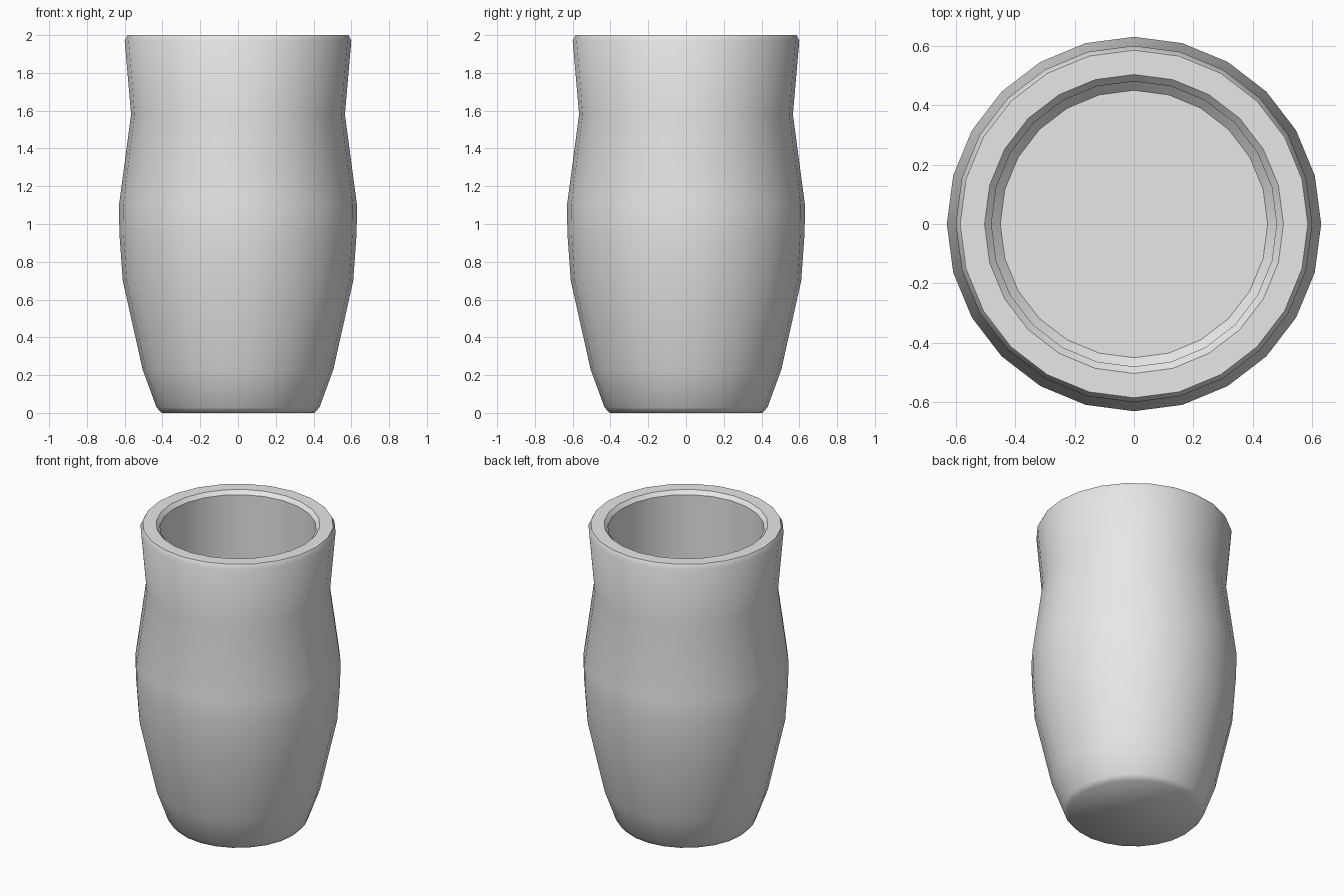
import bpy, bmesh, math

cube = bpy.data.objects.get("Cube")
if cube:
    bpy.data.objects.remove(cube, do_unlink=True)

SIDES = 24

# Single clay-grey material
grey = bpy.data.materials.new("plain_grey")
grey.use_nodes = True
colour = (0.8, 0.8, 0.8, 1)
grey.diffuse_color = colour
grey.node_tree.nodes["Principled BSDF"].inputs["Base Color"].default_value = colour

# Profile as (radius, height): base, outer wall, rim, inner wall, floor
profile = [
    (0.405, 0.0), (0.432, 0.03), (0.505, 0.23), (0.61, 0.70), (0.628, 0.95),
    (0.63, 1.10), (0.566, 1.58), (0.60, 1.97), (0.585, 2.0),
    (0.503, 2.0), (0.48, 1.975), (0.48, 0.28), (0.45, 0.25),
]


def lathe(name, points, material):
    """Revolve a profile round z, closing both ends with flat caps."""
    bm = bmesh.new()
    rings = []
    for radius, z in points:
        angles = [math.tau * i / SIDES for i in range(SIDES)]
        rings.append([bm.verts.new((radius * math.cos(a), radius * math.sin(a), z))
                      for a in angles])
    for low, high in zip(rings, rings[1:]):
        for i in range(SIDES):
            j = (i + 1) % SIDES
            bm.faces.new((low[i], low[j], high[j], high[i]))
    bm.faces.new(list(reversed(rings[0])))
    bm.faces.new(rings[-1])
    bmesh.ops.recalc_face_normals(bm, faces=bm.faces)

    # Smooth walls, crisp rim and floor, softened underside
    for face in bm.faces:
        face.smooth = True
    for edge in bm.edges:
        under = all(v.co.z < 0.05 for v in edge.verts)
        edge.smooth = under or edge.calc_face_angle(0) < math.radians(40)

    mesh = bpy.data.meshes.new(name)
    bm.to_mesh(mesh)
    bm.free()
    mesh.materials.append(material)
    obj = bpy.data.objects.new(name, mesh)
    bpy.context.collection.objects.link(obj)
    return obj


lathe("cup", profile, grey)
